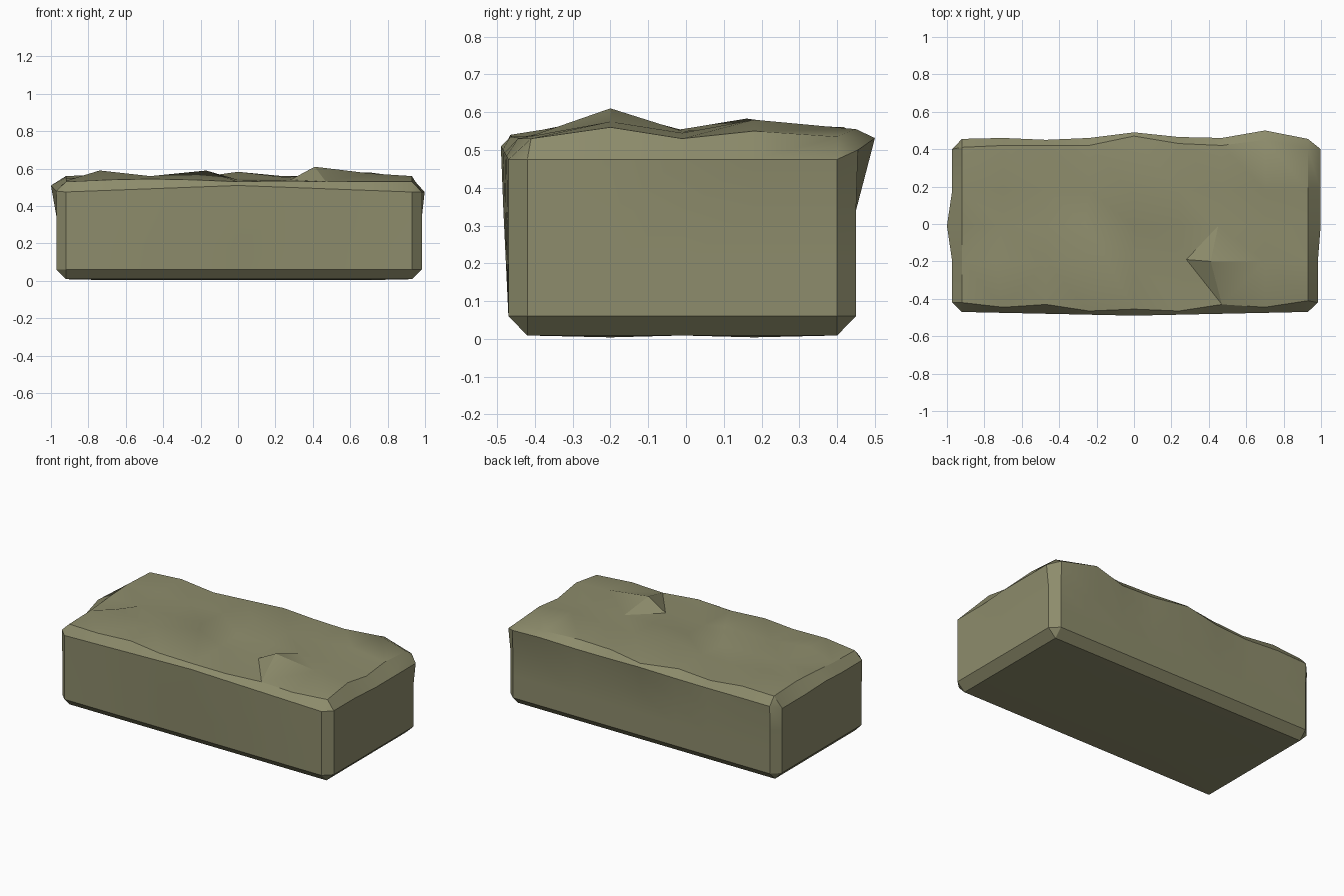
import bpy
import bmesh

cube = bpy.data.objects.get("Cube")
if cube:
    bpy.data.objects.remove(cube, do_unlink=True)

# Block lattice: chamfered panels share these grid lines
X = [-0.92, -0.7, -0.47, -0.24, 0, 0.24, 0.47, 0.7, 0.93]
Y = [-0.42, -0.2, -0.01, 0.18, 0.4]
Z = [0.06, 0.2, 0.34, 0.475]
N = (len(X) - 1, len(Y) - 1, len(Z) - 1)

# Worn top: heights in centimetre-like units, one row per y line
TOP = [[53, 54, 54.5, 54, 53, 53.5, 53, 53, 53],
       [53.5, 59, 56, 59, 54, 54, 61, 57.5, 56],
       [55, 55, 54.5, 55, 55, 55.5, 55, 54.5, 53],
       [56, 57, 54.5, 55, 58.3, 56, 56, 58, 55],
       [55, 56, 53.5, 55, 54, 55, 55, 55.5, 53.5]]
FRONT_LIP = [-.42, -.445, -.43, -.465, -.455, -.465, -.43, -.445, -.41]
BACK_LIP = [.41, .42, .42, .42, .47, .43, .42, .45, .40]
BACK_RIM = [.455, .46, .45, .46, .49, .465, .46, .5, .455]
# Top points pulled off the lattice to shape the chips
CHIPS = {(1, 1): (-.74, -.2), (3, 1): (-.17, -.15), (4, 1): (0, -.18),
         (3, 2): (-.26, 0), (5, 1): (.28, -.19), (6, 1): (.41, -.2),
         (6, 2): (.45, -.01), (4, 3): (0, .16)}


def point(axis, i, j, k):
    """Position of a lattice node on the panel that faces along axis."""
    x, y, z = X[i], Y[j], Z[k]
    if axis == 2:
        if k == 0:
            middle = 0 < i < N[0]
            return x, y, 0.004 if middle and j in (1, 3) else 0.009
        x, y = CHIPS.get((i, j), (x, y))
        if j == 0:
            y = FRONT_LIP[i]
        elif j == N[1]:
            y = BACK_LIP[i]
        return x, y, TOP[j][i] / 100
    if axis == 1:
        crown = 1 - abs(x) / 0.93
        if j == 0:
            return x, -0.47 - 0.02 * crown * k / N[2], z + (0.035 * crown if k == N[2] else 0)
        if k == N[2]:
            return x, BACK_RIM[i], 0.50 + (BACK_RIM[i] - 0.455) * 0.7
        return x, 0.45, z
    # End panels
    if i == 0:
        if k == N[2]:
            return (-1.0 if j == 2 else -0.972), y, (0.51 if j == 2 else 0.48)
        return -0.97, y, z
    bulge = 0.015 if k == N[2] and j >= 2 else 0
    return 0.983 + bulge, y, z


bm = bmesh.new()
nodes = {}


def node(axis, ijk):
    key = (axis, tuple(ijk))
    if key not in nodes:
        nodes[key] = bm.verts.new(point(axis, *ijk))
    return nodes[key]


# Six panels
for axis in range(3):
    u, v = [a for a in range(3) if a != axis]
    for side in (0, N[axis]):
        for a in range(N[u]):
            for b in range(N[v]):
                quad = []
                for da, db in ((0, 0), (1, 0), (1, 1), (0, 1)):
                    ijk = [0, 0, 0]
                    ijk[axis], ijk[u], ijk[v] = side, a + da, b + db
                    quad.append(node(axis, ijk))
                if axis == 2 and side:
                    # Top cells are split to follow the chipped ridges
                    p, q, r, s = quad
                    if (a, b) in ((0, 1), (5, 1), (6, 0), (1, 0)):
                        bm.faces.new((p, q, r))
                        bm.faces.new((p, r, s))
                    else:
                        bm.faces.new((p, q, s))
                        bm.faces.new((q, r, s))
                else:
                    bm.faces.new(quad)

# Chamfer strips along the twelve edges
for run in range(3):
    u, v = [a for a in range(3) if a != run]
    for su in (0, N[u]):
        for sv in (0, N[v]):
            for a in range(N[run]):
                start, end = [0, 0, 0], [0, 0, 0]
                start[run], end[run] = a, a + 1
                start[u] = end[u] = su
                start[v] = end[v] = sv
                bm.faces.new((node(u, start), node(u, end), node(v, end), node(v, start)))

# Corner triangles
for i in (0, N[0]):
    for j in (0, N[1]):
        for k in (0, N[2]):
            bm.faces.new([node(axis, (i, j, k)) for axis in range(3)])

bmesh.ops.recalc_face_normals(bm, faces=bm.faces)
mesh = bpy.data.meshes.new("stone_block")
bm.to_mesh(mesh)
bm.free()
block = bpy.data.objects.new("stone_block", mesh)
bpy.context.collection.objects.link(block)

# Olive stone colour
stone = bpy.data.materials.new("olive_stone")
stone.use_nodes = True
colour = (0.27, 0.265, 0.15, 1)
stone.diffuse_color = colour
shader = next(n for n in stone.node_tree.nodes if n.type == "BSDF_PRINCIPLED")
shader.inputs["Base Color"].default_value = colour
mesh.materials.append(stone)

bpy.ops.object.select_all(action="DESELECT")
block.select_set(True)
bpy.context.view_layer.objects.active = block
bpy.ops.object.shade_smooth_by_angle(angle=0.52)
